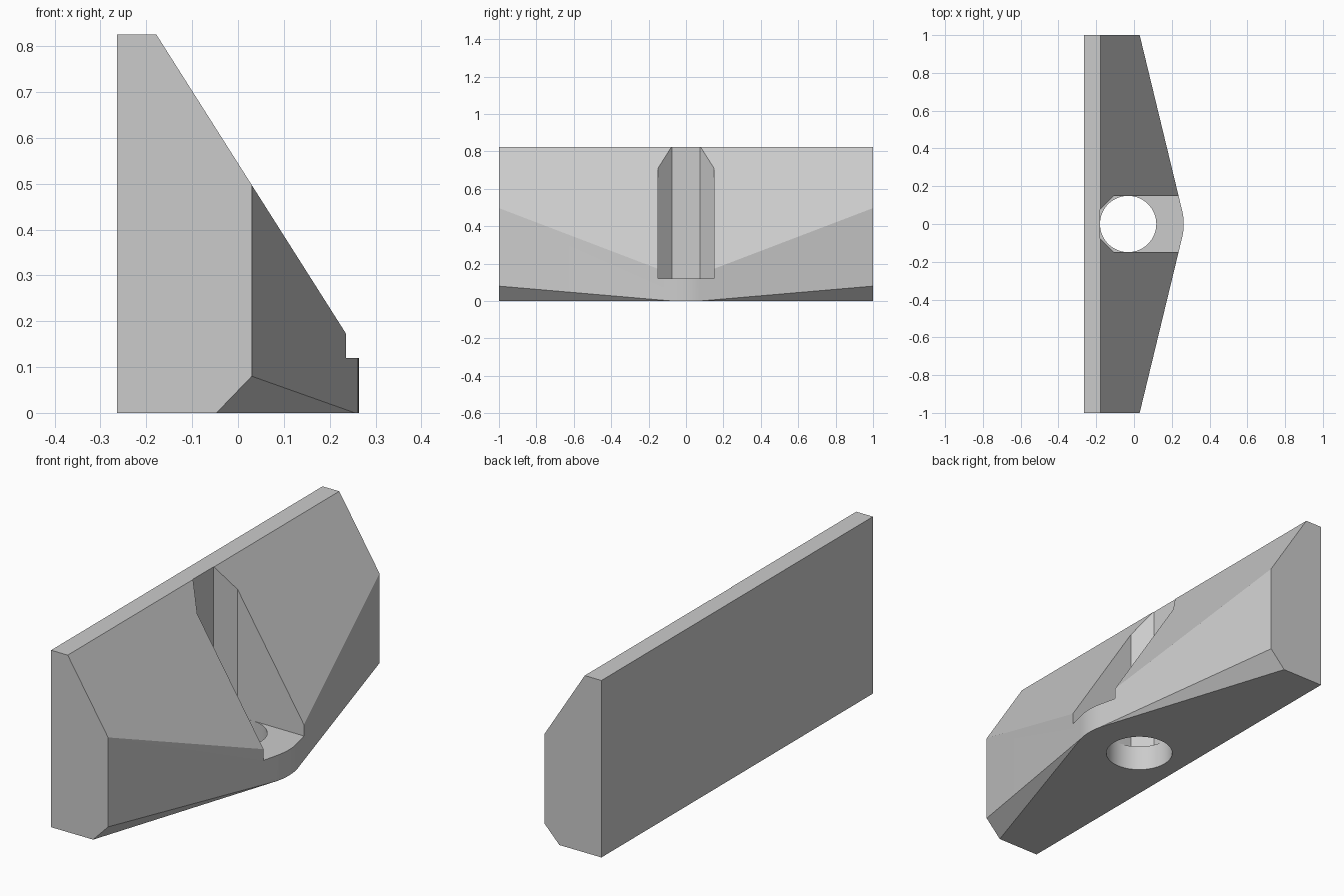
import bpy, bmesh, math
from mathutils import Vector

if "Cube" in bpy.data.objects:
    bpy.data.objects.remove(bpy.data.objects["Cube"], do_unlink=True)

BACK, TOP, SLOT_FLOOR = -0.264, 0.825, 0.12
HOLE_X, HOLE_R = -0.031, 0.149
APEX, TAPER, NOSE = 0.272, 0.242, 0.07   # plan taper and half width of the rounded nose


def prism(bm, plan, z0, z1):
    """Extrude a counter-clockwise plan outline from z0 to z1."""
    face = bm.faces.new([bm.verts.new((x, y, z0)) for x, y in plan])
    geom = bmesh.ops.extrude_face_region(bm, geom=[face])["geom"]
    moved = [v for v in geom if isinstance(v, bmesh.types.BMVert)]
    bmesh.ops.translate(bm, verts=moved, vec=(0, 0, z1 - z0))
    bmesh.ops.recalc_face_normals(bm, faces=bm.faces)


def slice_off(bm, point, normal):
    """Remove everything on the normal side of a plane and cap the cut."""
    geom = bm.verts[:] + bm.edges[:] + bm.faces[:]
    cut = bmesh.ops.bisect_plane(bm, geom=geom, dist=1e-6, plane_co=point,
                                 plane_no=normal, clear_outer=True)
    edges = [e for e in cut["geom_cut"] if isinstance(e, bmesh.types.BMEdge)]
    bmesh.ops.contextual_create(bm, geom=edges)
    bmesh.ops.recalc_face_normals(bm, faces=bm.faces)


def finish(bm, name):
    mesh = bpy.data.meshes.new(name)
    bm.to_mesh(mesh)
    bm.free()
    obj = bpy.data.objects.new(name, mesh)
    bpy.context.collection.objects.link(obj)
    return obj


# Wedge body: tapered plan with a rounded nose
radius = NOSE * math.hypot(1, TAPER) / TAPER
spread = math.atan(TAPER)
centre = APEX - radius * math.hypot(1, TAPER)
angles = [spread * (i / 4 - 1) for i in range(9)]
arc = [(centre + radius * math.cos(a), radius * math.sin(a)) for a in angles]
plan = [(BACK, -1), (APEX - TAPER, -1)] + arc + [(APEX - TAPER, 1), (BACK, 1)]
bm = bmesh.new()
prism(bm, plan, 0, TOP)

# Sloping front
slice_off(bm, (-0.178, 0, TOP), Vector((0.328, 0, 0.208)).normalized())

# Underside chamfers, mirrored left and right
for side in (-1, 1):
    corner = Vector((APEX - TAPER, side, 0.08))
    heel = Vector((-0.047, side, 0))
    tip = Vector((APEX - TAPER * NOSE, side * NOSE, 0))
    normal = (heel - corner).cross(tip - corner).normalized()
    slice_off(bm, corner, normal if normal.z < 0 else -normal)
body = finish(bm, "wedge_bracket")

# Slot with chamfered back corners, and the round bolt hole
half, cham, rear = 0.149, 0.074, -0.18
bm = bmesh.new()
prism(bm, [(rear, -half + cham), (rear + cham, -half), (0.5, -half),
           (0.5, half), (rear + cham, half), (rear, half - cham)], SLOT_FLOOR, 1)
slot = finish(bm, "slot_cutter")
bm = bmesh.new()
turns = [math.tau * i / 64 for i in range(64)]
prism(bm, [(HOLE_X + HOLE_R * math.cos(a), HOLE_R * math.sin(a)) for a in turns],
      -0.1, SLOT_FLOOR + 0.02)
hole = finish(bm, "hole_cutter")

bpy.context.view_layer.objects.active = body
for cutter in (slot, hole):
    cutter.hide_render = True
    mod = body.modifiers.new(cutter.name, "BOOLEAN")
    mod.operation, mod.solver, mod.object = "DIFFERENCE", "EXACT", cutter
    bpy.ops.object.modifier_apply(modifier=mod.name)
    bpy.data.objects.remove(cutter, do_unlink=True)

# Plain grey finish
grey = bpy.data.materials.new("plain_grey")
grey.use_nodes = True
colour = (0.6, 0.6, 0.6, 1)
grey.diffuse_color = colour
grey.node_tree.nodes["Principled BSDF"].inputs["Base Color"].default_value = colour
body.data.materials.clear()
body.data.materials.append(grey)

# Smooth only the nose and hole
bpy.ops.object.select_all(action="DESELECT")
body.select_set(True)
bpy.ops.object.shade_smooth_by_angle(angle=math.radians(8))
